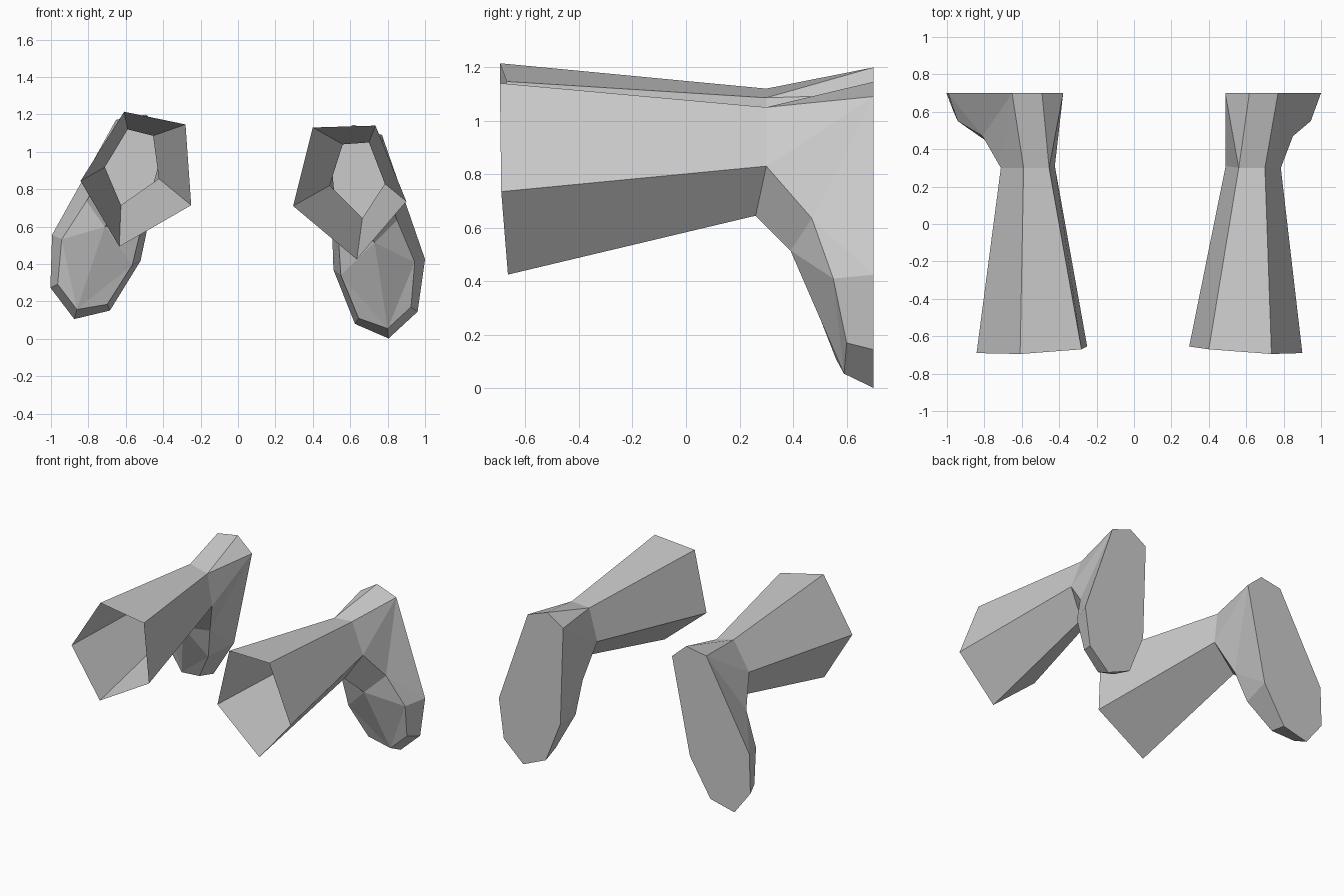
import bpy, bmesh
from math import radians
from mathutils import Matrix

if "Cube" in bpy.data.objects:
    bpy.data.objects.remove(bpy.data.objects["Cube"])

# Sections of one sleeve, from open front end to flat back plate
FRONT = [(.735, -.695, 1.14), (.40, -.67, 1.13), (.295, -.655, .71), (.635, -.665, .425), (.90, -.69, .735)]
WAIST = [(.70, .30, 1.05), (.56, .30, 1.04), (.49, .31, .82), (.665, .26, .645), (.785, .30, .83)]
# Lower bulge: outer shoulder, round the bottom, inner shoulder, then the middle
BULGE = [(.85, .47, .635), (.945, .55, .41), (.925, .60, .17), (.80, .59, .055),
         (.645, .56, .11), (.55, .47, .34), (.535, .41, .57)]
MIDDLE = (.73, .39, .515)
# Back plate outline (x, z), clockwise from the top outer corner
PLATE = [(.77, 1.09), (.617, 1.145), (.488, 1.065), (.51, .37), (.625, .08), (.805, .002), (.96, .145), (1.0, .425)]


def build_sleeve(name, place, flip):
    bm = bmesh.new()

    def ring(points):
        return [bm.verts.new(p) for p in points]

    f, w, b = ring(FRONT), ring(WAIST), ring(BULGE)
    m = bm.verts.new(MIDDLE)
    q = ring([(x, .70, z) for x, z in PLATE])

    # Open five-sided tube
    for i in range(5):
        j = (i + 1) % 5
        bm.faces.new((f[i], f[j], w[j], w[i]))
    # Flat back plate
    bm.faces.new(q)
    # Rim between the bulge and the plate
    for i in range(1, 5):
        bm.faces.new((b[i], b[i + 1], q[7 - i], q[8 - i]))
    # Front of the bulge
    for face in ((w[4], w[3], m, b[0]), (w[3], w[2], b[6], m),
                 (m, b[1], b[0]), (m, b[3], b[1]), (b[1], b[3], b[2]),
                 (m, b[5], b[3]), (b[3], b[5], b[4]), (m, b[6], b[5])):
        bm.faces.new(face)
    # Outer side, top and inner side
    for face in ((w[0], w[4], q[0]), (w[4], b[0], q[0]), (b[0], q[7], q[0]), (b[0], b[1], q[7]),
                 (w[0], q[0], q[1], w[1]), (w[1], q[1], q[2]), (w[1], q[2], w[2]),
                 (w[2], q[2], b[6]), (b[6], q[2], q[3]), (b[6], q[3], b[5])):
        bm.faces.new(face)

    bmesh.ops.transform(bm, matrix=place, verts=bm.verts)
    bmesh.ops.recalc_face_normals(bm, faces=bm.faces)
    mesh = bpy.data.meshes.new(name)
    bm.to_mesh(mesh)
    bm.free()
    bpy.context.collection.objects.link(bpy.data.objects.new(name, mesh))


# Right sleeve, then its mirror image tilted inward
build_sleeve("right_sleeve", Matrix.Identity(4), False)
tilt = (Matrix.Translation((-.083, 0, -.036)) @ Matrix.Rotation(radians(10), 4, 'Y')
        @ Matrix.Diagonal((-1, 1, 1, 1)))
build_sleeve("left_sleeve", tilt, True)
